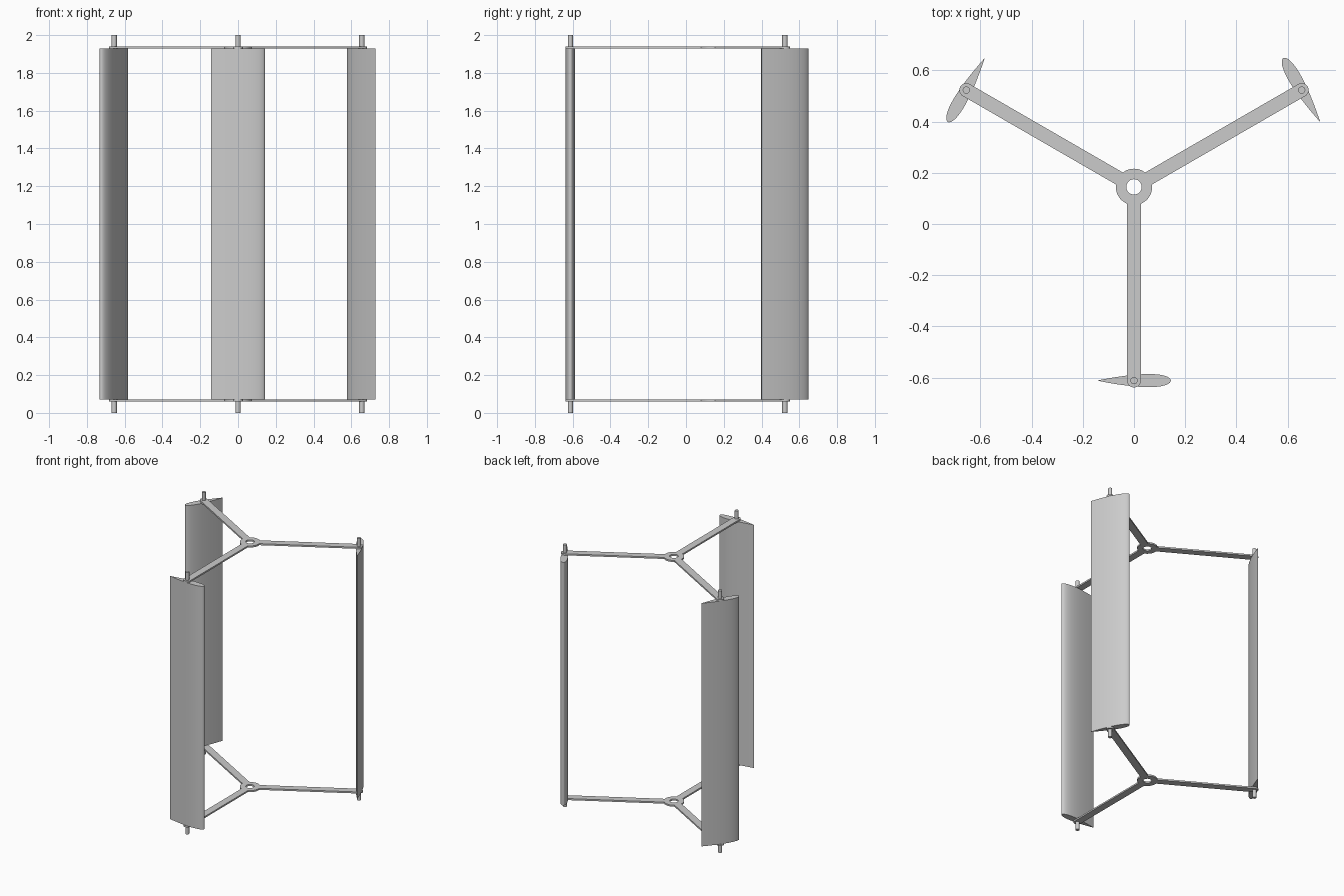
import bpy
import bmesh
from math import sin, cos, asin, pi, radians, sqrt
from mathutils import Matrix

if "Cube" in bpy.data.objects:
    bpy.data.objects.remove(bpy.data.objects["Cube"])

HUB_Y = 0.145        # rotor axis position
ARM = 0.757          # axis to blade pivot
ARM_HALF = 0.027     # half the arm width
HUB_R, HOLE_R = 0.071, 0.03
PIN_R = 0.014
HEIGHT = 2.0
PLATE_LOW, PLATE_T = 0.06, 0.012
CHORD, THICK = 0.288, 0.178

grey = bpy.data.materials.new("light_grey")
grey.use_nodes = True
COLOUR = (0.6, 0.6, 0.6, 1)
grey.diffuse_color = COLOUR
grey.node_tree.nodes["Principled BSDF"].inputs["Base Color"].default_value = COLOUR


def extruded(name, loops, z, height):
    """Fill closed outlines (later ones are holes) and extrude them upward."""
    bm = bmesh.new()
    edges = []
    for loop in loops:
        verts = [bm.verts.new((x, y, z)) for x, y in loop]
        edges += [bm.edges.new((v, verts[i - 1])) for i, v in enumerate(verts)]
    if len(loops) == 1:
        bm.faces.new(verts)
    else:
        bmesh.ops.triangle_fill(bm, edges=edges, use_beauty=True)
    ext = bmesh.ops.extrude_face_region(bm, geom=bm.faces[:])["geom"]
    moved = [g for g in ext if isinstance(g, bmesh.types.BMVert)]
    bmesh.ops.translate(bm, verts=moved, vec=(0, 0, height))
    bmesh.ops.recalc_face_normals(bm, faces=bm.faces[:])
    mesh = bpy.data.meshes.new(name)
    bm.to_mesh(mesh)
    bm.free()
    mesh.materials.append(grey)
    for p in mesh.polygons:
        p.use_smooth = True
    mesh.set_sharp_from_angle(angle=radians(30))
    obj = bpy.data.objects.new(name, mesh)
    bpy.context.collection.objects.link(obj)
    return obj


def arc(cx, cy, r, start, end, n):
    return [(cx + r * cos(start + (end - start) * i / n),
             cy + r * sin(start + (end - start) * i / n)) for i in range(n + 1)]


def circle(cx, cy, r, n):
    return arc(cx, cy, r, 0, 2 * pi, n)[:-1]


# Three-armed support plates with a ring hub
outline = []
gap = asin(ARM_HALF / HUB_R)
for k in range(3):
    a = -pi / 2 + k * 2 * pi / 3
    outline += arc(ARM * cos(a), ARM * sin(a), ARM_HALF, a - pi / 2, a + pi / 2, 16)
    outline += arc(0, 0, HUB_R, a + gap, a + 2 * pi / 3 - gap, 16)
hole = circle(0, 0, HOLE_R, 32)
for name, z in (("lower_support", PLATE_LOW),
                ("upper_support", HEIGHT - PLATE_LOW - PLATE_T)):
    extruded(name, [outline, hole], z, PLATE_T).location.y = HUB_Y


def half_thickness(t):
    """Symmetric aerofoil with a closed trailing edge."""
    return 5 * THICK * CHORD * (0.2969 * sqrt(t) - 0.126 * t - 0.3516 * t ** 2
                                + 0.2843 * t ** 3 - 0.1036 * t ** 4)


# Aerofoil section: blunt nose towards +x, pivot at mid chord
N = 28
stations = [(1 - cos(pi * i / N)) / 2 for i in range(N + 1)]
upper = [(CHORD * (0.5 - t), half_thickness(t)) for t in stations]
lower = [(x, -y) for x, y in reversed(upper[1:-1])]
foil = [(x, y - ARM) for x, y in upper + lower]

# Blades and pivot pins around the axis
blade_z = PLATE_LOW + PLATE_T
for side, k in (("front", 0), ("left", 1), ("right", 2)):
    turn = Matrix.Translation((0, HUB_Y, 0)) @ Matrix.Rotation(k * 2 * pi / 3, 4, "Z")
    blade = extruded(side + "_blade", [foil], blade_z, HEIGHT - 2 * blade_z)
    pin = extruded(side + "_pivot_pin", [circle(0, -ARM, PIN_R, 24)], 0, HEIGHT)
    blade.matrix_world = turn
    pin.matrix_world = turn
